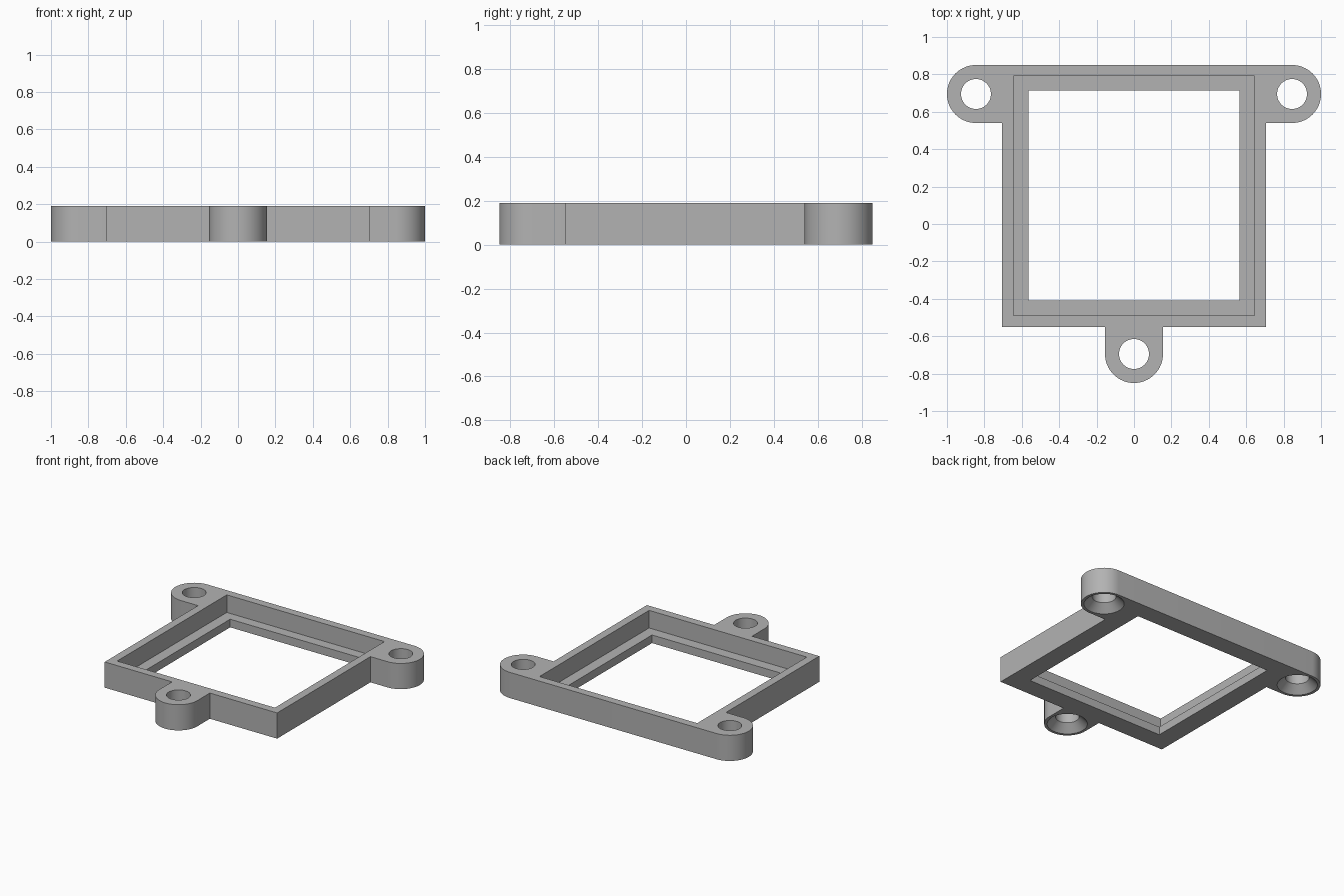
import bpy
import bmesh
from math import cos, sin, radians

if "Cube" in bpy.data.objects:
    bpy.data.objects.remove(bpy.data.objects["Cube"], do_unlink=True)

HEIGHT = 0.19
LEDGE = 0.06
LUG_R = 0.155
HOLE_R = 0.08
SINK_R = 0.135
LUGS = [(-0.845, 0.695), (0.845, 0.695), (0, -0.695)]

grey = bpy.data.materials.new("plain grey")
grey.use_nodes = True
colour = (0.45, 0.45, 0.45, 1)
grey.diffuse_color = colour
grey.node_tree.nodes["Principled BSDF"].inputs["Base Color"].default_value = colour


def arc(centre, start, end, steps=32):
    angles = [radians(start + (end - start) * i / steps) for i in range(steps + 1)]
    return [(centre[0] + LUG_R * cos(a), centre[1] + LUG_R * sin(a)) for a in angles]


def make_object(name, bm):
    bmesh.ops.recalc_face_normals(bm, faces=bm.faces)
    mesh = bpy.data.meshes.new(name)
    bm.to_mesh(mesh)
    bm.free()
    mesh.materials.append(grey)
    obj = bpy.data.objects.new(name, mesh)
    bpy.context.collection.objects.link(obj)
    return obj


def prism(name, outline, bottom, top):
    bm = bmesh.new()
    face = bm.faces.new([bm.verts.new((x, y, bottom)) for x, y in outline])
    raised = bmesh.ops.extrude_face_region(bm, geom=[face])["geom"]
    verts = [v for v in raised if isinstance(v, bmesh.types.BMVert)]
    bmesh.ops.translate(bm, verts=verts, vec=(0, 0, top - bottom))
    return make_object(name, bm)


def block(name, half_width, front, back, bottom, top):
    w = half_width
    return prism(name, [(-w, front), (w, front), (w, back), (-w, back)], bottom, top)


def screw_cutter(name, centre, steps=48):
    # Straight hole that flares into a countersink at the underside
    flare = SINK_R - HOLE_R
    profile = [(SINK_R + 0.02, -0.02), (HOLE_R, flare), (HOLE_R, HEIGHT + 0.05)]
    bm = bmesh.new()
    rings = []
    for r, z in profile:
        ring = []
        for i in range(steps):
            a = radians(360 * i / steps)
            ring.append(bm.verts.new((centre[0] + r * cos(a), centre[1] + r * sin(a), z)))
        rings.append(ring)
    for low, high in zip(rings, rings[1:]):
        for i in range(steps):
            j = (i + 1) % steps
            bm.faces.new((low[i], low[j], high[j], high[i]))
    bm.faces.new(rings[0][::-1])
    bm.faces.new(rings[-1])
    return make_object(name, bm)


# Square body with three rounded mounting lugs
left_lug, right_lug, front_lug = LUGS[1], LUGS[0], LUGS[2]
outline = [(-0.705, -0.55), (-LUG_R, -0.55)]
outline += arc(front_lug, 180, 360)
outline += [(LUG_R, -0.55), (0.705, -0.55), (0.705, 0.54)]
outline += arc(left_lug, -90, 90)
outline += arc(right_lug, 90, 270)
outline += [(-0.705, 0.54)]
frame = prism("mounting_frame", outline, 0, HEIGHT)

# Recess above the ledge, window through it, and screw holes
cutters = [
    block("recess_cutter", 0.645, -0.49, 0.79, LEDGE, HEIGHT + 0.05),
    block("window_cutter", 0.565, -0.41, 0.715, -0.05, HEIGHT + 0.02),
]
cutters += [screw_cutter("screw_hole_cutter", c) for c in LUGS]
for cutter in cutters:
    cutter.hide_render = True
    cut = frame.modifiers.new(cutter.name, "BOOLEAN")
    cut.operation = "DIFFERENCE"
    cut.solver = "EXACT"
    cut.object = cutter

# Bake the cuts and drop the cutters
bpy.context.view_layer.update()
graph = bpy.context.evaluated_depsgraph_get()
baked = bpy.data.meshes.new_from_object(frame.evaluated_get(graph))
frame.modifiers.clear()
frame.data = baked
for cutter in cutters:
    bpy.data.objects.remove(cutter, do_unlink=True)

# Smooth round walls, crisp corners
bpy.ops.object.select_all(action="DESELECT")
frame.select_set(True)
bpy.context.view_layer.objects.active = frame
bpy.ops.object.shade_smooth_by_angle(angle=radians(30))
